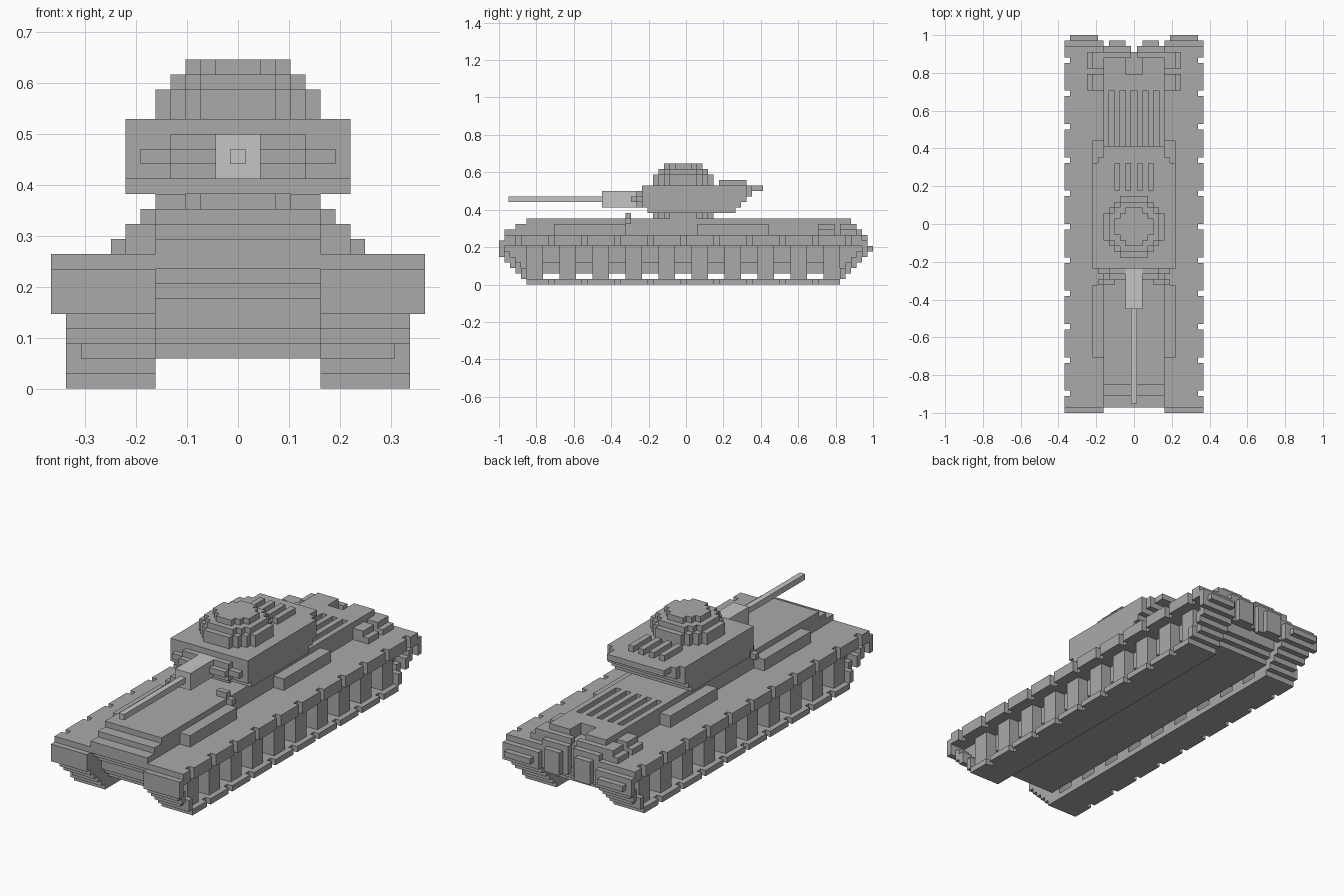
import bpy, bmesh

if "Cube" in bpy.data.objects:
    bpy.data.objects.remove(bpy.data.objects["Cube"])

U = 2 / 68  # size of one block


def material(name, g):
    m = bpy.data.materials.new(name)
    m.diffuse_color = (g, g, g, 1)
    m.use_nodes = True
    m.node_tree.nodes["Principled BSDF"].inputs["Base Color"].default_value = m.diffuse_color
    return m


GREY = material("mid_grey", 0.40)
LIGHT = material("light_grey", 0.56)


def build(name, boxes, mat=GREY, mirror=False):
    """One object out of boxes (x0, x1, y0, y1, z0, z1) in block units."""
    bm = bmesh.new()
    for b in boxes:
        for s in ((1, -1) if mirror else (1,)):
            x0, x1 = sorted((b[0] * s, b[1] * s))
            r = bmesh.ops.create_cube(bm, size=1)
            for v in r["verts"]:
                v.co = ((x1 if v.co.x > 0 else x0) * U,
                        (b[3] if v.co.y > 0 else b[2]) * U,
                        (b[5] if v.co.z > 0 else b[4]) * U)
    me = bpy.data.meshes.new(name)
    bm.to_mesh(me)
    bm.free()
    me.materials.append(mat)
    ob = bpy.data.objects.new(name, me)
    bpy.context.collection.objects.link(ob)
    return ob


def disc(r, cy, z0, z1):
    """Blocky round slab, one strip per row of blocks."""
    out = []
    n = int(r)
    for j in range(-n, n + 1):
        w = int((r * r - j * j) ** 0.5) + 0.5
        if w > r:
            w = r
        out.append((-w, w, cy + j - 0.5, cy + j + 0.5, z0, z1))
    return out


# Hull: stepped bow and stern in layers (z0, z1, front, back)
layers = [(2, 3, -28, 28), (3, 4, -29, 29), (4, 6, -30, 30), (6, 7, -31, 31),
          (7, 8, -32, 31), (8, 9, -33, 31), (9, 10, -33, 31), (10, 11, -31, 27)]
hull = [(-5.5, 5.5, f, b, z0, z1) for z0, z1, f, b in layers]
hull.append((-5.5, 5.5, -29, 13, 11, 12))
hull.append((-5.5, 5.5, 24, 27, 11, 12))
build("hull", hull)

# Engine deck bars with open slots between them
bars = [(x, x + 1, 13, 24, 11, 12) for x in (-3.5, -1.5, 0.5, 2.5)]
bars += [(-5.5, -4.5, 13, 24, 11, 12), (4.5, 5.5, 13, 24, 11, 12)]
build("engine_deck_bars", bars)

# Stern: split by a centre slot, with raised plates
build("stern", [(1.5, 5.5, 27, 30, 10, 12), (0.5, 5.5, 30, 31, 10, 11),
                (0.5, 5.5, 31, 32, 5, 10), (1.5, 4.5, 32, 33, 5, 9)], mirror=True)

# Tracks: top run, bottom run and stepped ends
track = [(5.5, 11.5, -33, 32, 8, 9), (5.5, 11.5, -33, 32, 7, 8),
         (5.5, 10.5, -29, 28, 0, 1),
         (5.5, 12.5, -34, -33, 5, 8), (5.5, 12.5, 32, 33, 5, 8)]
for i in range(1, 5):
    side = 10.5 if i == 3 else 11.5
    for y in (-34 + i, 32 - i):
        track.append((5.5, side, y, y + 1, 5 - i, 7 - i))
build("tracks", track, mirror=True)

# Track pads, with a one-block gap every six blocks
pads = []
for k in range(-6, 6):
    a, b = 6 * k, 6 * k + 5
    ta, tb = max(a, -33), min(b, 32)
    pads.append((11.5, 12.5, ta, tb, 7, 9))
    ba, bb = max(a, -29), min(b, 28)
    if bb > ba:
        pads.append((10.5, 11.5, ba, bb, 0, 1))
pads += [(11.5, 12.5, 30, 32, 7, 9)]
build("track_pads", pads, mirror=True)

# Road wheels, drive wheels and the inner side wall
wheels = [(5.5, 10.5, -29 + 6 * k, -26 + 6 * k, 1, 7) for k in range(10)]
wheels += [(5.5, 9.5, -33, -30, 5, 7), (5.5, 9.5, -31, -29, 3, 7),
           (5.5, 9.5, 29, 32, 5, 7), (5.5, 9.5, 28, 30, 3, 7)]
build("wheels", wheels, mirror=True)
build("side_wall", [(5.5, 8.5, -30, 29, 4, 7)], mirror=True)

# Boxes on the fenders and at the rear
build("fender_boxes", [(5.5, 7.5, -24, -11, 9, 11), (5.5, 7.5, 2, 15, 9, 11)], mirror=True)
rear = []
for y in (24, 28):
    rear += [(5.5, 7.5, y, y + 3, 9, 11), (5.5, 8.5, y, y + 3, 9, 10)]
build("rear_fender_boxes", rear, mirror=True)
build("rear_track_blocks", [(6.5, 11.5, 33, 34, 6, 7)], mirror=True)
build("lamps", [(3.5, 5.5, -11, -10, 12, 13), (5.5, 6.5, -11, -10, 11, 12)], mirror=True)

# Turret with stepped back
build("turret_ring", disc(5.5, -0.5, 12, 13))
turret = [(-7.5, 7.5, -7, 9, 13, 14), (-7.5, 7.5, -8, 10, 14, 15),
          (-7.5, 7.5, -8, 11, 15, 16), (-7.5, 7.5, -8, 11, 16, 18),
          (-6.5, 6.5, 11, 12, 16, 18)]
build("turret", turret)
build("turret_rear_rack", [(-5.5, 5.5, 12, 13, 17, 18), (-5.5, 5.5, 13, 14, 17, 18)])
build("turret_roof_bars", [(x, x + 1, 6, 11, 18, 19) for x in (-3.5, -1.5, 0.5, 2.5)])
build("turret_face", [(1.5, 4.5, -9, -8, 14, 17), (4.5, 6.5, -9, -8, 15, 16),
                      (1.5, 4.5, -10, -9, 15, 16)], mirror=True)

# Round cupola in three tiers
build("cupola", disc(5.5, -0.5, 18, 20) + disc(4.5, -0.5, 20, 21) + disc(3.5, -0.5, 21, 22))

# Gun
build("gun_mantlet", [(-1.5, 1.5, -15.3, -8, 14, 17)], LIGHT)
build("gun_barrel", [(-0.5, 0.5, -32.3, -15.3, 15, 16)], LIGHT)
